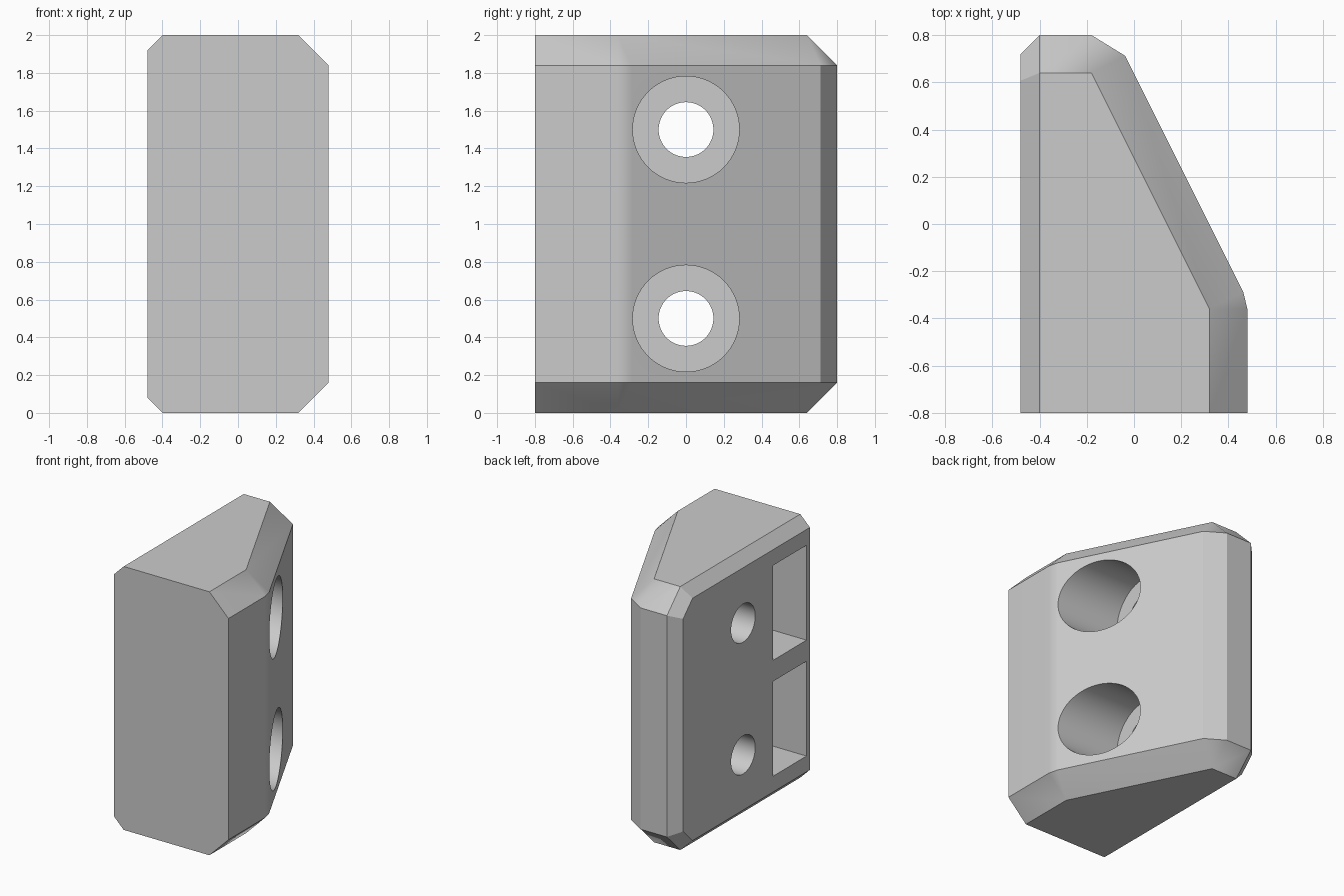
import bpy, bmesh, math
from mathutils import Matrix

if "Cube" in bpy.data.objects:
    bpy.data.objects.remove(bpy.data.objects["Cube"], do_unlink=True)

grey = bpy.data.materials.new("light_grey")
grey.use_nodes = True
COLOUR = (0.6, 0.6, 0.6, 1)
grey.diffuse_color = COLOUR
grey.node_tree.nodes["Principled BSDF"].inputs["Base Color"].default_value = COLOUR


def make_object(name, bm):
    bmesh.ops.recalc_face_normals(bm, faces=bm.faces)
    mesh = bpy.data.meshes.new(name)
    bm.to_mesh(mesh)
    bm.free()
    mesh.materials.append(grey)
    obj = bpy.data.objects.new(name, mesh)
    bpy.context.collection.objects.link(obj)
    return obj


def box(bm, x, y, z):
    size = [b - a for a, b in (x, y, z)]
    mid = [(a + b) / 2 for a, b in (x, y, z)]
    bmesh.ops.create_cube(bm, size=1, matrix=Matrix.Translation(mid) @ Matrix.Diagonal((*size, 1)))


def bore(bm, radius, x0, x1, z):
    place = Matrix.Translation(((x0 + x1) / 2, 0, z)) @ Matrix.Rotation(math.pi / 2, 4, "Y")
    bmesh.ops.create_cone(bm, cap_ends=True, segments=64, radius1=radius, radius2=radius,
                          depth=x1 - x0, matrix=place)


# Chamfered wedge body: upper corner points, mirrored about mid height and hulled
cap = [(-.4, -.8), (-.4, .64), (-.18, .64), (.32, -.36), (.32, -.8)]
rim = [(.48, -.8), (.48, -.36), (.463, -.288), (-.037, .712), (-.18, .8), (-.4, .8)]
corners = [(x, y, 1) for x, y in cap] + [(x, y, .84) for x, y in rim]
corners += [(-.48, -.8, .92), (-.48, .607, .92), (-.48, .72, .807)]
bm = bmesh.new()
for x, y, z in corners:
    for side in (1, -1):
        bm.verts.new((x, y, 1 + side * z))
bmesh.ops.convex_hull(bm, input=bm.verts)
bmesh.ops.dissolve_limit(bm, angle_limit=math.radians(1), verts=bm.verts, edges=bm.edges)
body = make_object("wedge_body", bm)

# Cutters: screw holes, counterbores and side pockets
holes, counterbores, pockets = bmesh.new(), bmesh.new(), bmesh.new()
for z in (.5, 1.5):
    bore(holes, .145, -.7, .7, z)
    bore(counterbores, .282, -.08, .8, z)
for z in (.2, 1.08):
    box(pockets, (-.6, .32), (-.76, -.36), (z, z + .72))

for name, cutter_bm in (("screw_hole_cutter", holes), ("counterbore_cutter", counterbores),
                        ("pocket_cutter", pockets)):
    cutter = make_object(name, cutter_bm)
    cut = body.modifiers.new(name, "BOOLEAN")
    cut.operation = "DIFFERENCE"
    cut.solver = "EXACT"
    cut.object = cutter
    bpy.ops.object.select_all(action="DESELECT")
    body.select_set(True)
    bpy.context.view_layer.objects.active = body
    bpy.ops.object.modifier_apply(modifier=name)
    bpy.data.objects.remove(cutter, do_unlink=True)

# Smooth the shallow bends and bores, keep the chamfers crisp
bpy.ops.object.shade_smooth_by_angle(angle=math.radians(30))
weighted = body.modifiers.new("flat_faces", "WEIGHTED_NORMAL")
weighted.keep_sharp = True
